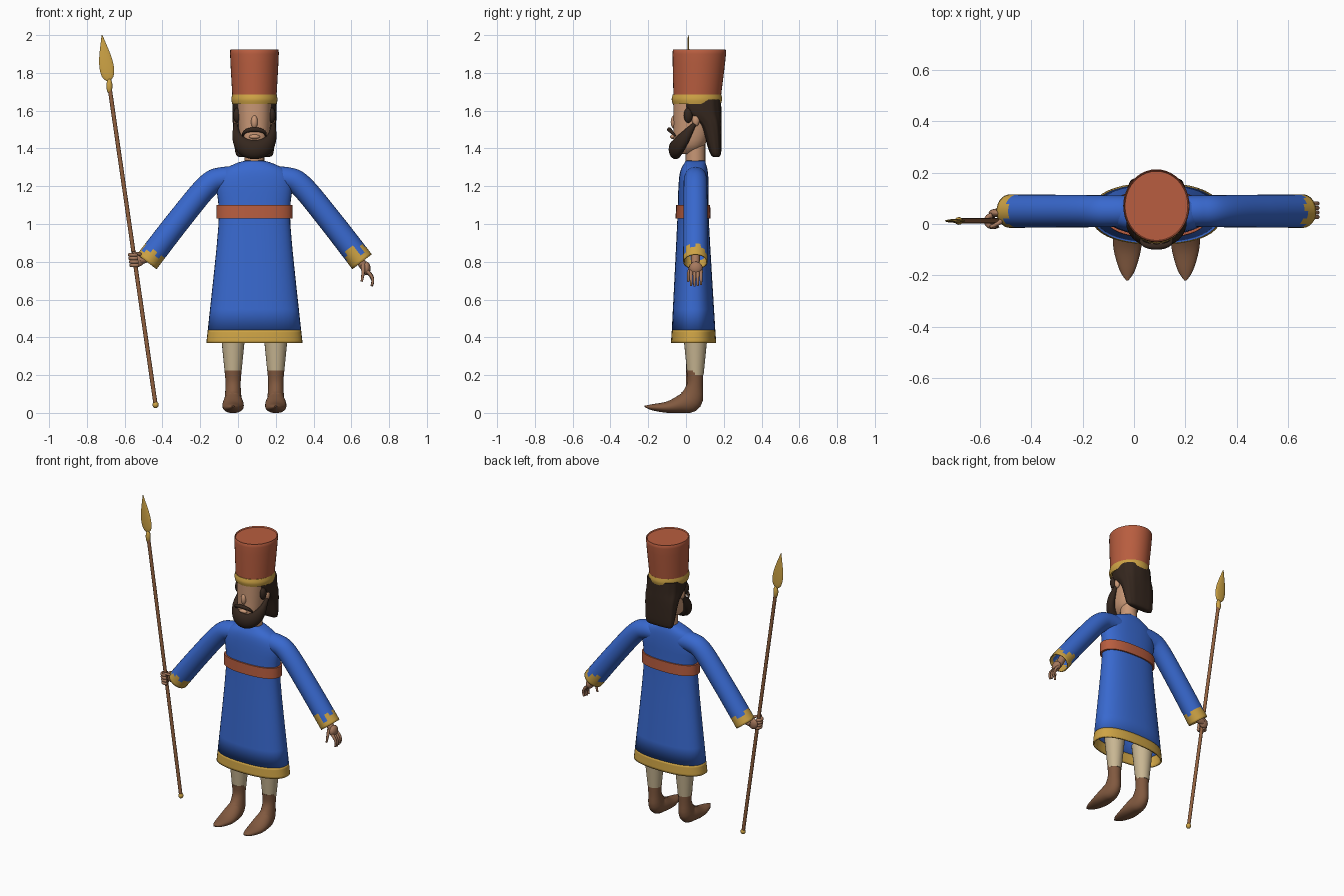
import bpy, bmesh, math, random
from mathutils import Vector, Matrix

random.seed(4)
if "Cube" in bpy.data.objects:
    bpy.data.objects.remove(bpy.data.objects["Cube"], do_unlink=True)

CENTRE = .087  # x of the body centre line
X, Y, Z = Vector((1, 0, 0)), Vector((0, 1, 0)), Vector((0, 0, 1))
SIDES = (("left", 1), ("right", -1))


def material(name, *rgb):
    m = bpy.data.materials.new(name)
    m.use_nodes = True
    m.diffuse_color = (*rgb, 1)
    m.node_tree.nodes["Principled BSDF"].inputs["Base Color"].default_value = (*rgb, 1)
    return m


BLUE = material("robe blue", .04, .14, .62)
GOLD = material("gold trim", .62, .37, .06)
RED = material("terracotta", .48, .11, .05)
HAIR = material("dark hair", .035, .02, .013)
SKIN = material("face skin", .58, .31, .18)
HAND = material("hand skin", .38, .19, .11)
CREAM = material("cream cloth", .58, .47, .29)
BOOT = material("boot leather", .22, .1, .05)
WOOD = material("spear wood", .29, .12, .05)


def finish(name, bm, materials):
    bmesh.ops.recalc_face_normals(bm, faces=bm.faces)
    mesh = bpy.data.meshes.new(name)
    bm.to_mesh(mesh)
    bm.free()
    for m in materials:
        mesh.materials.append(m)
    mesh.shade_smooth()
    mesh.set_sharp_from_angle(angle=math.radians(50))
    ob = bpy.data.objects.new(name, mesh)
    bpy.context.collection.objects.link(ob)
    return ob


def spline(points, steps):
    """Smooth a list of equal-length tuples with a Catmull-Rom spline."""
    last = len(points) - 1
    out = []
    for i in range(last):
        before, start, end, after = (points[max(0, min(k, last))] for k in range(i - 1, i + 3))
        for step in range(steps):
            t = step / steps
            out.append([q + t / 2 * (r - p + t * (2*p - 5*q + 4*r - s + t * (3*(q - r) + s - p)))
                        for p, q, r, s in zip(before, start, end, after)])
    return out + [list(points[-1])]


def loft(name, sections, *materials, sides=24, steps=4, axis=None, ref=Y, power=1,
         rule=None, ripple=0, floor=None, shell=0):
    """Skin elliptical sections (x, y, z, half width, half depth) along a path."""
    rows = spline(sections, steps)
    path = [Vector(row[:3]) for row in rows]
    bm = bmesh.new()
    rings = []
    for i, (centre, row) in enumerate(zip(path, rows)):
        tangent = axis or (path[min(i + 1, len(path) - 1)] - path[max(i - 1, 0)]).normalized()
        u = tangent.cross(ref).normalized()
        v = tangent.cross(u)
        ring = []
        for j in range(sides):
            angle = math.tau * j / sides
            c, s = math.cos(angle), math.sin(angle)
            grow = 1 + ripple * math.cos(12 * angle)
            p = (centre + u * row[3] * grow * math.copysign(abs(c) ** power, c)
                 + v * row[4] * grow * math.copysign(abs(s) ** power, s))
            if floor is not None:
                p.z = max(p.z, floor)
            ring.append(bm.verts.new(p))
        rings.append(ring)
    for lower, upper in zip(rings, rings[1:]):
        for j in range(sides):
            k = (j + 1) % sides
            face = bm.faces.new((lower[j], lower[k], upper[k], upper[j]))
            if rule:
                face.material_index = rule(face.calc_center_median(), j)
    if not shell:
        bm.faces.new(rings[0])
        bm.faces.new(rings[-1])
    ob = finish(name, bm, materials)
    if shell:
        cloth = ob.modifiers.new("cloth thickness", "SOLIDIFY")
        cloth.thickness, cloth.offset = shell, -1


def tube(name, points, start, end, *materials, **options):
    """Round loft whose radius runs evenly from start to end."""
    last = len(points) - 1
    radii = [start + (end - start) * i / last for i in range(len(points))]
    loft(name, [(*p, r, r) for p, r in zip(points, radii)], *materials, **options)


def upright(name, rows, mat, **options):
    """Loft level rings given as (height, front, back, half width)."""
    loft(name, [(CENTRE, (front + back) / 2, z, half, (back - front) / 2)
                for z, front, back, half in rows], mat, axis=Z, **options)


def ball(name, centre, size, mat):
    bm = bmesh.new()
    bmesh.ops.create_uvsphere(bm, u_segments=16, v_segments=10, radius=1,
                              matrix=Matrix.Translation(centre) @ Matrix.Diagonal((*size, 1)))
    finish(name, bm, [mat])


def swag(name, half, y, z, forward, rise, tip, depth, height, mat):
    """Tapered band of hair hung across the face, thickest in the middle."""
    sections = []
    for i in range(-6, 7):
        angle = math.pi / 2 * i / 6
        k = max(0, math.cos(angle)) ** .7
        sections.append((CENTRE + half * math.sin(angle), y - forward * k, z + rise * k,
                         tip + depth * k, tip + height * k))
    loft(name, sections, mat, ref=Z, steps=2, sides=20)


# Robe, hem and belt
hem_top = (.44, -.075, .155, .247)
upright("robe", [hem_top, (1, -.047, .122, .19), (1.2, -.04, .12, .2), (1.28, -.03, .115, .17),
                 (1.32, -.01, .105, .1), (1.335, 0, .1, .05)],
        BLUE, sides=40, power=.85, shell=.008)
upright("robe_hem", [(.37, -.08, .16, .255), hem_top], GOLD, sides=40, power=.85, shell=.01)
upright("belt", [(1.03, -.055, .13, .202), (1.1, -.053, .128, .202)], RED, sides=40, power=.85)

# Sleeves with ragged cuffs, legs and boots
for side, s in SIDES:
    notches = [random.choice((.04, .06, .08, .1)) for _ in range(14)]

    def cuff(c, j):
        along = .54 * (abs(c.x - CENTRE) - .57) - .84 * (c.z - .8)
        return int(along > -notches[j // 2])

    arm = ((.07, 1.24), (.17, 1.24), (.25, 1.2), (.4, 1.02), (.57, .8))
    tube(side + "_sleeve", [(CENTRE + s * x, .05, z) for x, z in arm], .06, .065, BLUE, GOLD,
         sides=28, steps=12, shell=.006, rule=cuff)
    foot = CENTRE + s * .113
    tube(side + "_leg", [(foot, .05, .2), (foot, .05, .45)], .043, .068, CREAM, axis=Z)
    # Boot sections: y, z, thickness, half width
    boot = ((.047, .225, .044, .045), (.047, .15, .042, .04), (.025, .07, .063, .046), (-.03, .045, .048, .056),
            (-.1, .03, .03, .053), (-.18, .03, .016, .03), (-.22, .035, .003, .004))
    loft(side + "_boot", [(foot, *section) for section in boot], BOOT, ref=X, floor=0)

# Head
tube("neck", [(CENTRE, .05, 1.29), (CENTRE, .05, 1.5)], .052, .052, SKIN)
upright("face", [(1.37, -.04, .04, .03), (1.42, -.065, .1, .07), (1.53, -.066, .14, .086),
                 (1.66, -.068, .15, .092)], SKIN, sides=32, power=.85)
ball("nose", (CENTRE, -.063, 1.54), (.018, .018, .035), SKIN)
upright("hair", [(1.355, .145, .172, .08), (1.38, .125, .186, .1), (1.52, .075, .188, .112),
                 (1.59, -.01, .186, .115), (1.66, -.03, .184, .114)],
        HAIR, sides=48, power=.75, ripple=.015)
for side, s in SIDES:
    ball(side + "_ear", (CENTRE + s * .095, .052, 1.55), (.016, .02, .033), SKIN)
    ball(side + "_sideburn", (CENTRE + s * .092, .012, 1.575), (.02, .024, .04), HAIR)
swag("beard", .1, .045, 1.53, .1, -.135, .01, .027, .042, HAIR)
swag("moustache", .06, -.055, 1.465, .033, .035, .004, .008, .008, HAIR)
ball("lower_lip", (CENTRE, -.07, 1.462), (.03, .014, .012), SKIN)

# Tall flared hat with gold band
upright("hat", [(1.66, -.066, .183, .116), (1.9, -.071, .212, .129), (1.915, -.064, .205, .122)],
        RED, sides=40)
upright("hat_band", [(1.635, -.07, .185, .118), (1.66, -.076, .191, .122), (1.685, -.07, .187, .118)],
        GOLD, sides=40)

# Spear: every part sits on one slanted line
def spear_point(z):
    return Vector((-.43 - .145 * z, .012, z))


tube("spear_shaft", [spear_point(.04), spear_point(1.72)], .011, .011, WOOD, sides=12)
ball("spear_butt", spear_point(.043), (.016, .016, .018), GOLD)
ball("spear_socket", spear_point(1.73), (.016, .015, .04), GOLD)
blade = []
for i in range(11):
    t = i / 10
    width = .002 + .036 * math.sin(math.pi * t ** .6)
    blade.append((*spear_point(1.75 + t / 4), width, .002 + width / 7))
loft("spear_blade", blade, GOLD, sides=12, steps=2)

# Open left hand
tube("left_wrist", [(.62, .05, .86), (.645, .05, .81), (.67, .05, .77)], .024, .022, HAND)
ball("left_palm", (.68, .052, .765), (.022, .036, .036), HAND)
for i in range(4):
    y = .027 + .0175 * i
    drop = .004 * abs(i - 1)
    tube(f"left_finger_{i + 1}", [(.685, y, .75), (.706, y, .72 + drop), (.714, y, .695 + drop),
                                  (.708, y, .67 + drop)], .01, .006, HAND, sides=10)
tube("left_thumb", [(.662, .03, .78), (.662, .014, .74), (.655, .012, .695)], .012, .006, HAND, sides=10)

# Right fist closed round the shaft
tube("right_wrist", [(-.445, .05, .86), (-.485, .048, .82), (-.52, .045, .81)], .024, .022, HAND)
ball("right_palm", (-.53, .043, .81), (.035, .017, .036), HAND)
for i in range(4):
    knuckle = spear_point(.781 + .0185 * i)
    curl = [math.pi * k / 4 for k in range(2, 8)]
    tube(f"right_finger_{i + 1}", [knuckle + .022 * (X * math.cos(a) + Y * math.sin(a)) for a in curl],
         .01, .01, HAND, sides=10, ref=Z)
tube("right_thumb", [(-.505, .04, .825), (-.52, .008, .84), (-.56, -.012, .85)], .012, .006,
     HAND, sides=10, ref=Z)
